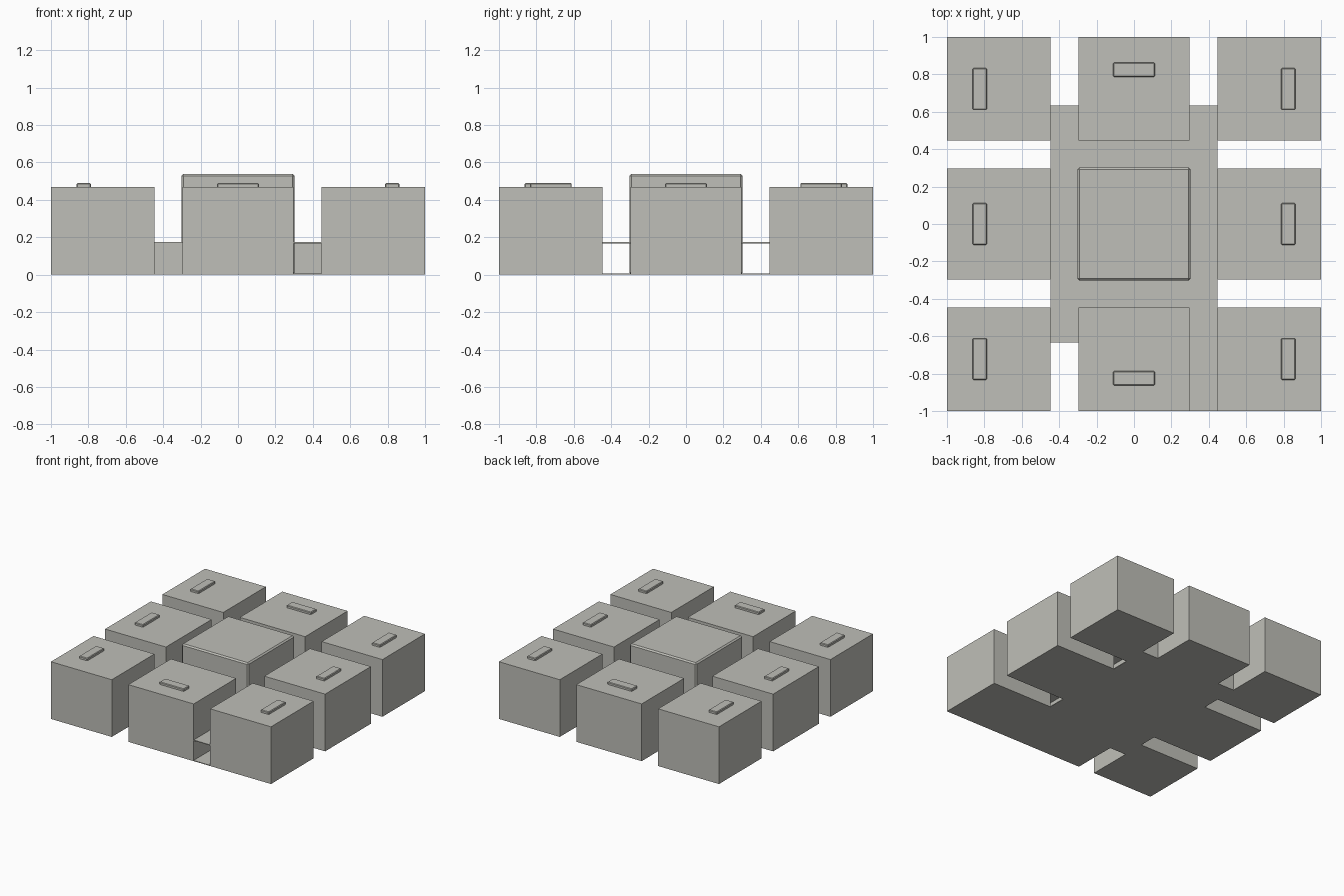
import bpy

if "Cube" in bpy.data.objects:
    bpy.data.objects.remove(bpy.data.objects["Cube"], do_unlink=True)

grey = bpy.data.materials.new("warm_grey")
grey.use_nodes = True
colour = (0.52, 0.52, 0.48, 1)
grey.diffuse_color = colour
grey.node_tree.nodes["Principled BSDF"].inputs["Base Color"].default_value = colour


def box(name, xs, ys, zs, bevel=0.0):
    """Axis-aligned box from its x, y and z ranges."""
    spans = (xs, ys, zs)
    bpy.ops.mesh.primitive_cube_add(size=1, location=[(a + b) / 2 for a, b in spans])
    ob = bpy.context.object
    ob.name = name
    ob.scale = [b - a for a, b in spans]
    bpy.ops.object.transform_apply(location=False, rotation=False, scale=True)
    ob.data.materials.append(grey)
    if bevel:
        mod = ob.modifiers.new("edge_bevel", "BEVEL")
        mod.width = bevel
        mod.segments = 1
    return ob


INNER, OUTER = 0.297, 0.447     # half width of middle row, start of outer rows
BASE, TOP, SHEET = 0.633, 0.47, 0.006
SHELF = 0.174
RANGES = {-1: (-1, -OUTER), 0: (-INNER, INNER), 1: (OUTER, 1)}
X_NAMES = {-1: "right", 0: "middle", 1: "left"}
Y_NAMES = {-1: "front", 0: "centre", 1: "back"}


def handle_span(along, side):
    """Range of a handle: long axis or short axis next to the outer rim."""
    if along:
        return side * 0.722 - 0.111, side * 0.722 + 0.111
    return side * 0.825 - 0.038, side * 0.825 + 0.038


# Eight outer blocks with a raised handle each
for i in RANGES:
    for j in RANGES:
        if i == 0 and j == 0:
            continue
        label = f"{Y_NAMES[j]}_{X_NAMES[i]}"
        box(f"{label}_block", RANGES[i], RANGES[j], (0, TOP))
        hx, hy = handle_span(i == 0, i), handle_span(i != 0, j)
        box(f"{label}_handle", hx, hy, (TOP - 0.01, 0.49), 0.005)

# Taller central block with chamfered rim
box("central_block", (-0.303, 0.303), (-0.303, 0.303), (0, 0.538), 0.011)

# Hollow base: floor and shelf sheets, each with a tab reaching the front
for name, z in (("floor", 0), ("shelf", SHELF - SHEET)):
    height = (z, z + SHEET)
    box(f"{name}_sheet", (-OUTER, OUTER), (-BASE, BASE), height)
    box(f"{name}_tab", (INNER, OUTER), (-1, -BASE), height)

# End walls; the front one leaves the tabbed passage open
box("back_wall", (-OUTER, OUTER), (BASE - SHEET, BASE), (0, SHELF))
box("front_wall", (-OUTER, INNER), (-BASE, SHEET - BASE), (0, SHELF))
